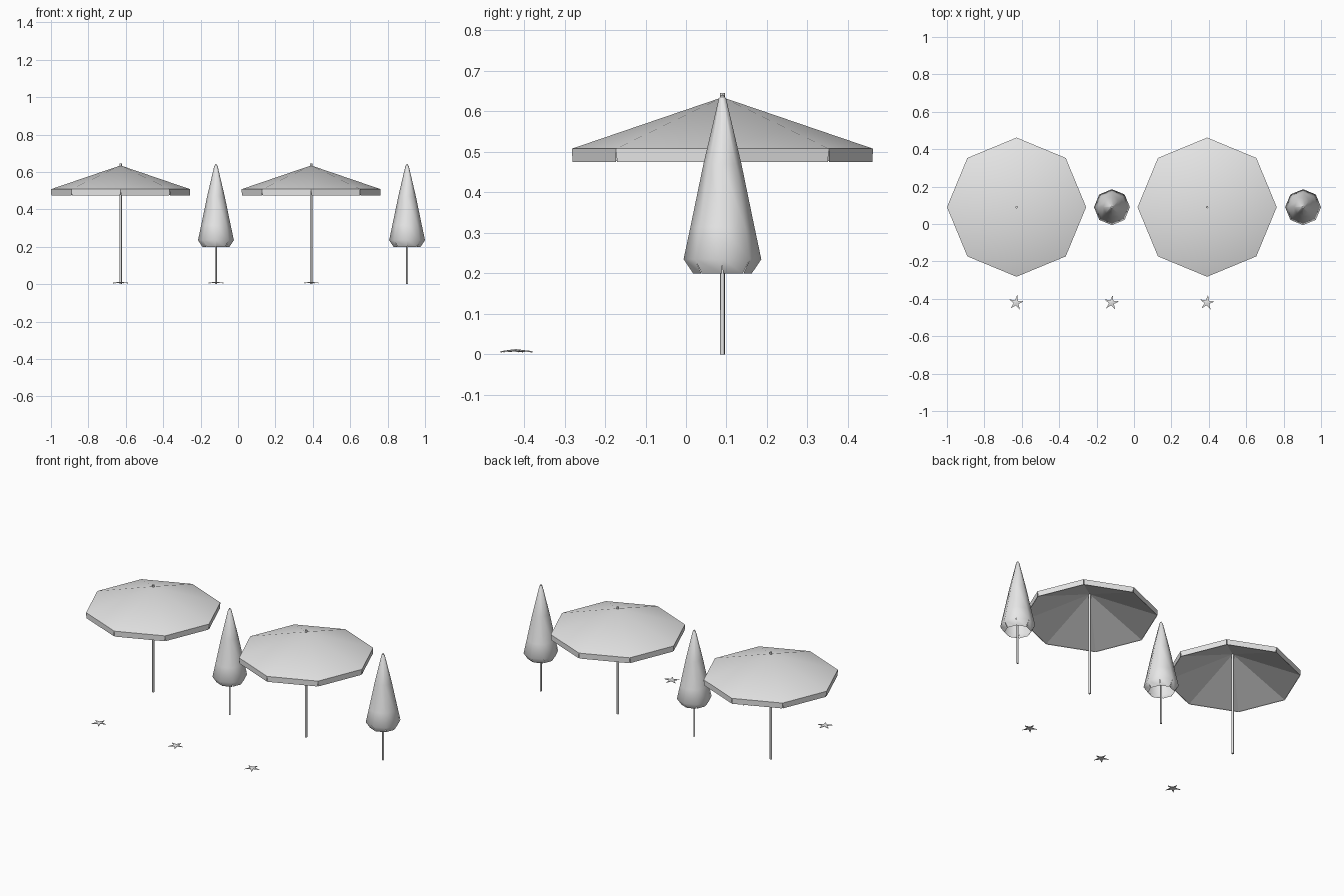
import bpy, bmesh, math
from mathutils import Vector, Matrix

if "Cube" in bpy.data.objects:
    bpy.data.objects.remove(bpy.data.objects["Cube"])

grey = bpy.data.materials.new("light_grey")
grey.use_nodes = True
grey.diffuse_color = (0.8, 0.8, 0.8, 1)
grey.node_tree.nodes["Principled BSDF"].inputs["Base Color"].default_value = (0.8, 0.8, 0.8, 1)

SIDES = 8
ROW_Y = 0.09


def finish(bm, name, location, smooth=True):
    """Turn a bmesh into a placed, coloured object."""
    mesh = bpy.data.meshes.new(name)
    bm.to_mesh(mesh)
    bm.free()
    mesh.materials.append(grey)
    ob = bpy.data.objects.new(name, mesh)
    ob.location = location
    bpy.context.collection.objects.link(ob)
    if smooth:
        bpy.ops.object.select_all(action='DESELECT')
        ob.select_set(True)
        bpy.context.view_layer.objects.active = ob
        bpy.ops.object.shade_smooth_by_angle(angle=math.radians(60))


def rim_point(radius, z, i):
    a = math.tau * i / SIDES
    return Vector((radius * math.cos(a), radius * math.sin(a), z))


def canopy(name, x, profile, hem, inset):
    """Octagonal cloth: apex, rings of (radius, z), then one hem flap per side."""
    bm = bmesh.new()
    apex = bm.verts.new((0, 0, profile[0][1]))
    rings = [[bm.verts.new(rim_point(r, z, i)) for i in range(SIDES)]
             for r, z in profile[1:]]
    for i in range(SIDES):
        j = (i + 1) % SIDES
        bm.faces.new((apex, rings[0][i], rings[0][j]))
        for up, low in zip(rings, rings[1:]):
            bm.faces.new((up[i], low[i], low[j], up[j]))
        # flap narrows slightly towards its lower edge
        a, b = rim_point(*hem, i), rim_point(*hem, j)
        low_a = bm.verts.new(a.lerp(b, inset))
        low_b = bm.verts.new(b.lerp(a, inset))
        bm.faces.new((rings[-1][i], low_a, low_b, rings[-1][j]))
    finish(bm, name, (x, ROW_Y, 0))


def lining(name, x):
    """Underside of an open canopy, from the hem up to the pole."""
    bm = bmesh.new()
    apex = bm.verts.new((0, 0, 0.627))
    rim = [bm.verts.new(rim_point(0.369, 0.477, i)) for i in range(SIDES)]
    for a, b in zip(rim, rim[1:] + rim[:1]):
        bm.faces.new((apex, b, a))
    finish(bm, name, (x, ROW_Y, 0), smooth=False)


def pole(name, x, top, radius):
    bm = bmesh.new()
    bmesh.ops.create_cone(bm, cap_ends=True, segments=SIDES, radius1=radius,
                          radius2=radius, depth=top,
                          matrix=Matrix.Translation((0, 0, top / 2)))
    finish(bm, name, (x, ROW_Y, 0))


def starfish(name, x):
    """Low domed star with five arms and a thin edge."""
    bm = bmesh.new()
    top = bm.verts.new((0, 0, 0.013))
    base = bm.verts.new((0, 0, 0.007))
    upper, lower = [], []
    for i in range(10):
        a = math.radians(82 + 36 * i)
        r, z = (0.014, 0.0105) if i % 2 else (0.042, 0.008)
        for ring, height in ((upper, z), (lower, z - 0.003)):
            ring.append(bm.verts.new((r * math.cos(a), r * math.sin(a), height)))
    for i in range(10):
        j = (i + 1) % 10
        bm.faces.new((top, upper[i], upper[j]))
        bm.faces.new((upper[i], lower[i], lower[j], upper[j]))
        bm.faces.new((base, lower[j], lower[i]))
    finish(bm, name, (x, -0.421, 0), smooth=False)


# Open parasols
for side, x in (("right", -0.628), ("left", 0.391)):
    canopy("open_canopy_" + side, x, [(0, 0.635), (0.372, 0.508)], (0.371, 0.475), 0.008)
    lining("canopy_lining_" + side, x)
    pole("open_pole_" + side, x, 0.645, 0.0065)

# Folded parasols
folded = [(0, 0.643), (0.009, 0.632), (0.047, 0.47), (0.079, 0.315), (0.096, 0.235)]
for side, x in (("right", -0.118), ("left", 0.904)):
    canopy("folded_canopy_" + side, x, folded, (0.073, 0.2), 0.02)
    pole("folded_pole_" + side, x, 0.64, 0.0055)

# Starfish on the ground
for side, x in (("right", -0.63), ("middle", -0.12), ("left", 0.39)):
    starfish("starfish_" + side, x)
